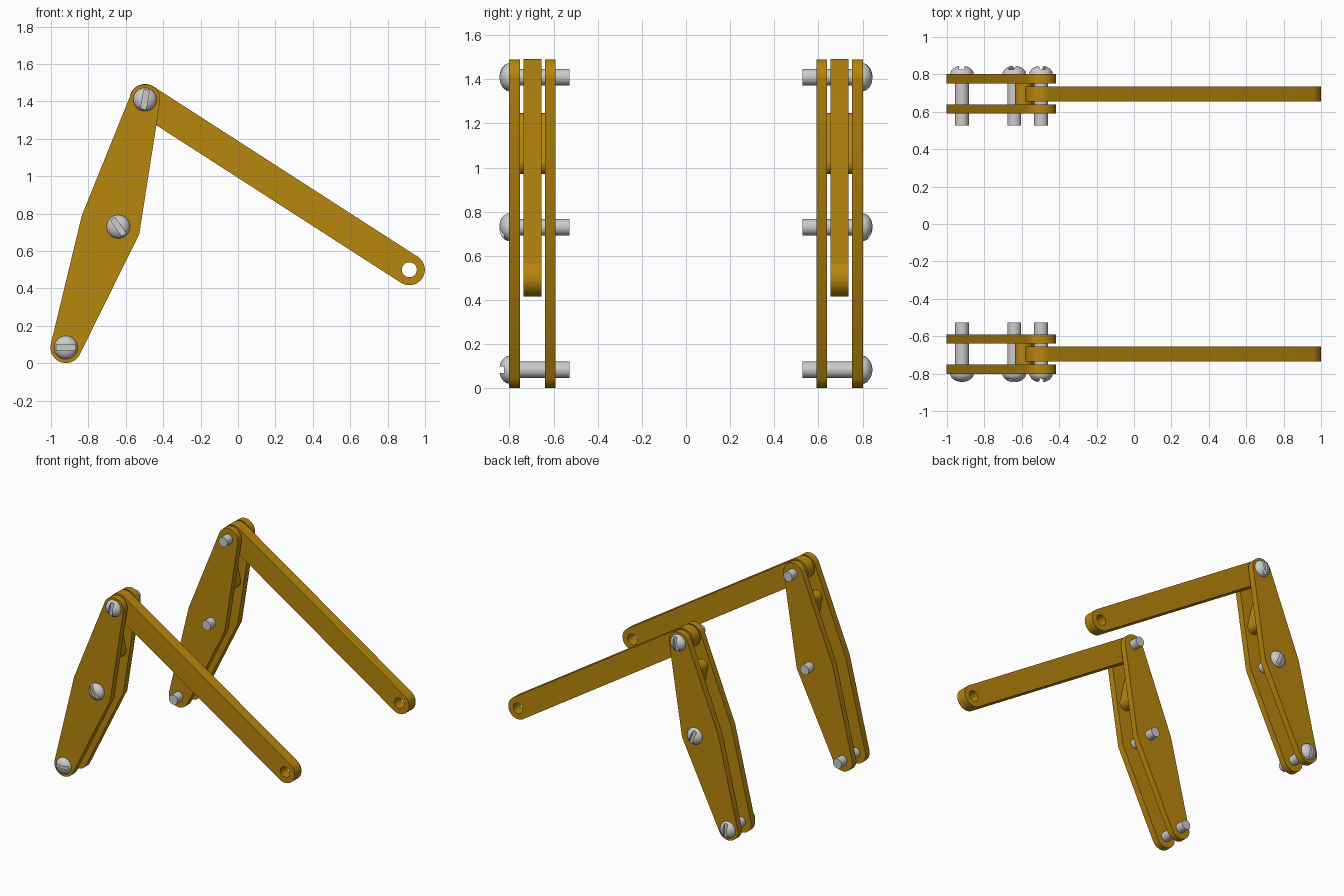
import bpy, bmesh, math
from math import sin, cos, pi
from mathutils import Vector, Matrix
from mathutils.geometry import convex_hull_2d

if "Cube" in bpy.data.objects:
    bpy.data.objects.remove(bpy.data.objects["Cube"])

gold = bpy.data.materials.new("gold")
gold.diffuse_color = (0.479, 0.238, 0.004, 1)
gold.use_nodes = True
gold.node_tree.nodes["Principled BSDF"].inputs["Base Color"].default_value = gold.diffuse_color

FOOT, MID, TOP, TIP = (-0.92, 0.084), (-0.64, 0.73), (-0.497, 1.41), (0.916, 0.50)


def circle(c, r, n=48):
    return [Vector((c[0] + r * cos(2 * pi * i / n), c[1] + r * sin(2 * pi * i / n))) for i in range(n)]


def hull(points):
    return [points[i] for i in convex_hull_2d(points)]


def finish(ob):
    bpy.ops.object.select_all(action='DESELECT')
    ob.select_set(True)
    bpy.context.view_layer.objects.active = ob
    if ob.type == 'CURVE':
        bpy.ops.object.convert(target='MESH')
        ob = bpy.context.object
    bpy.ops.object.transform_apply(location=True, rotation=True, scale=True)
    bpy.ops.object.shade_smooth_by_angle(angle=math.radians(30))


def slab(name, loops, y0, y1):
    """Flat part in the xz plane; extra loops become holes."""
    cu = bpy.data.curves.new(name, 'CURVE')
    cu.dimensions, cu.fill_mode = '2D', 'BOTH'
    cu.extrude = abs(y1 - y0) / 2
    for pts in loops:
        sp = cu.splines.new('POLY')
        sp.points.add(len(pts) - 1)
        for p, v in zip(sp.points, pts):
            p.co = (v[0], v[1], 0, 1)
        sp.use_cyclic_u = True
    cu.materials.append(gold)
    ob = bpy.data.objects.new(name, cu)
    bpy.context.collection.objects.link(ob)
    ob.rotation_euler.x = pi / 2
    ob.location.y = (y0 + y1) / 2
    finish(ob)


def pin(name, c, side, slot_angle):
    """Round-headed slotted pin, revolved about y with its head outward."""
    prof = [(0, 0.527), (0.037, 0.527), (0.037, 0.80), (0.063, 0.80)]
    prof += [(0.063 * cos(a), 0.80 + 0.046 * sin(a)) for a in [pi / 2 * i / 8 for i in range(1, 8)]]
    prof.append((0, 0.846))
    bm = bmesh.new()
    vs = [bm.verts.new((r, 0, d)) for r, d in prof]
    es = [bm.edges.new(e) for e in zip(vs, vs[1:])]
    bmesh.ops.spin(bm, geom=vs + es, cent=(0, 0, 0), axis=(0, 0, 1), angle=2 * pi, steps=32)
    bmesh.ops.remove_doubles(bm, verts=bm.verts, dist=1e-4)
    bmesh.ops.recalc_face_normals(bm, faces=bm.faces)
    me = bpy.data.meshes.new(name)
    bm.to_mesh(me)
    bm.free()
    ob = bpy.data.objects.new(name, me)
    bpy.context.collection.objects.link(ob)
    # slot cutter
    bpy.ops.mesh.primitive_cube_add(size=1, location=(0, 0, 0.85), rotation=(0, 0, slot_angle))
    cut = bpy.context.object
    cut.scale = (0.2, 0.03, 0.05)
    cut.hide_render = True
    mod = ob.modifiers.new("slot", 'BOOLEAN')
    mod.object, mod.solver = cut, 'EXACT'
    bpy.context.view_layer.objects.active = ob
    bpy.ops.object.modifier_apply(modifier="slot")
    bpy.data.objects.remove(cut)
    ob.rotation_euler.x = -side * pi / 2
    ob.location = (c[0], 0, c[1])
    finish(ob)


plate = hull(circle(FOOT, 0.083) + circle(TOP, 0.081) + [Vector((-0.835, 0.79)), Vector((-0.528, 0.69))])
arm = hull(circle(TOP, 0.083) + circle(TIP, 0.083))
stop = hull(circle((-0.59, 1.20), 0.047) + circle((-0.55, 1.017), 0.047))

for side, label in ((-1, "front"), (1, "back")):
    slab(label + "_inner_plate", [plate], side * 0.592, side * 0.640)
    slab(label + "_outer_plate", [plate], side * 0.752, side * 0.802)
    slab(label + "_arm", [arm, circle(TIP, 0.04)], side * 0.654, side * 0.736)
    # stop block between the plates
    slab(label + "_stop", [stop], side * 0.640, side * 0.752)
    turns = (0, 125, 80) if side < 0 else (90, 70, 100)
    for c, spot, t in zip((FOOT, MID, TOP), ("lower", "middle", "upper"), turns):
        pin(f"{label}_{spot}_pin", c, side, math.radians(t))
